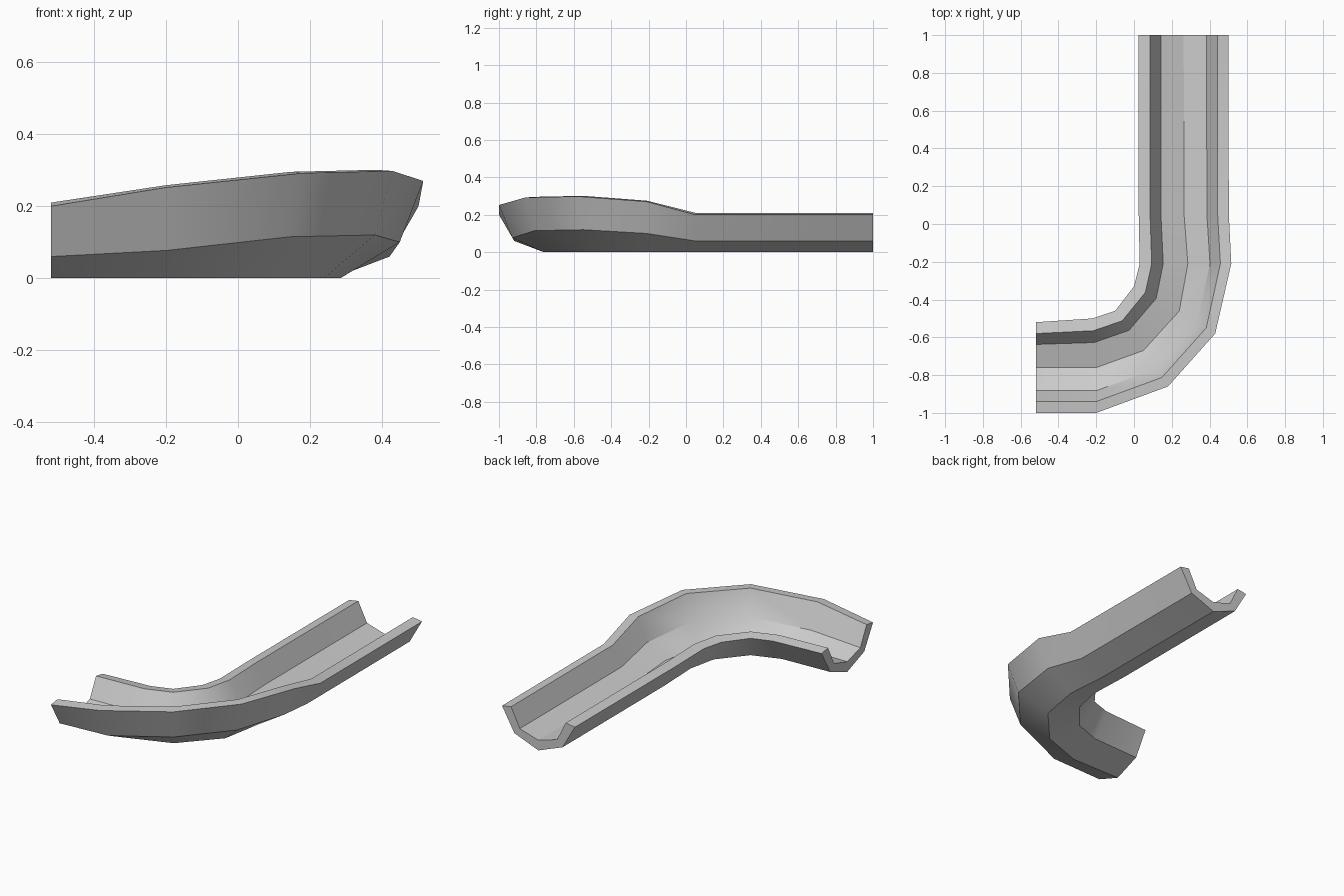
import bpy, bmesh, math
from mathutils import Vector

if "Cube" in bpy.data.objects:
    bpy.data.objects.remove(bpy.data.objects["Cube"])

# Stations along the bend: inner edge, centre line, outer edge (x, y), outer rim height, outer knee height
STATIONS = [
    ((0.025, 1.0), (0.263, 1.0), (0.50, 1.0), 0.20, 0.06),
    ((0.025, 0.05), (0.265, 0.05), (0.502, 0.05), 0.20, 0.06),
    ((0.03, -0.21), (0.285, -0.21), (0.515, -0.21), 0.27, 0.10),
    ((0.0, -0.33), (0.24, -0.46), (0.43, -0.58), 0.298, 0.12),
    ((-0.10, -0.46), (0.05, -0.67), (0.18, -0.86), 0.292, 0.115),
    ((-0.22, -0.50), (-0.20, -0.76), (-0.20, -1.0), 0.252, 0.077),
    ((-0.52, -0.52), (-0.52, -0.76), (-0.52, -1.0), 0.20, 0.06),
]


def section(inner, centre, outer, rim, knee):
    """Closed ring: underside from inner rim to outer rim, then the channel back."""
    i, c, o = (Vector(p) for p in (inner, centre, outer))
    bank = (rim - 0.2) / 0.1
    lip = 0.01 - 0.007 * bank
    ring = [
        (i, 0.20), (i.lerp(c, 0.34), 0.06), (c, 0.0),
        (o.lerp(c, 0.34 - 0.08 * bank), knee), (o, rim),
        (o.lerp(c, 0.25), rim + lip), (o.lerp(c, 0.49), knee + 0.036),
        (c, 0.06), (i.lerp(c, 0.49), 0.096), (i.lerp(c, 0.25), 0.21),
    ]
    return [(p.x, p.y, z) for p, z in ring]


# Banked channel lofted through all sections
bm = bmesh.new()
rings = [[bm.verts.new(v) for v in section(*s)] for s in STATIONS]
n = len(rings[0])
for a, b in zip(rings, rings[1:]):
    for k in range(n):
        j = (k + 1) % n
        bm.faces.new((a[k], a[j], b[j], b[k]))

# End caps as quads between underside and channel
for r in (rings[0], rings[-1]):
    for k in range(4):
        bm.faces.new((r[k], r[k + 1], r[8 - k], r[9 - k]))
bmesh.ops.recalc_face_normals(bm, faces=bm.faces)

mesh = bpy.data.meshes.new("curved_channel")
bm.to_mesh(mesh)
bm.free()
channel = bpy.data.objects.new("curved_channel", mesh)
bpy.context.collection.objects.link(channel)

# Smooth around the bend, crisp along the channel's edges
bpy.context.view_layer.objects.active = channel
channel.select_set(True)
bpy.ops.object.shade_smooth_by_angle(angle=math.radians(32))
